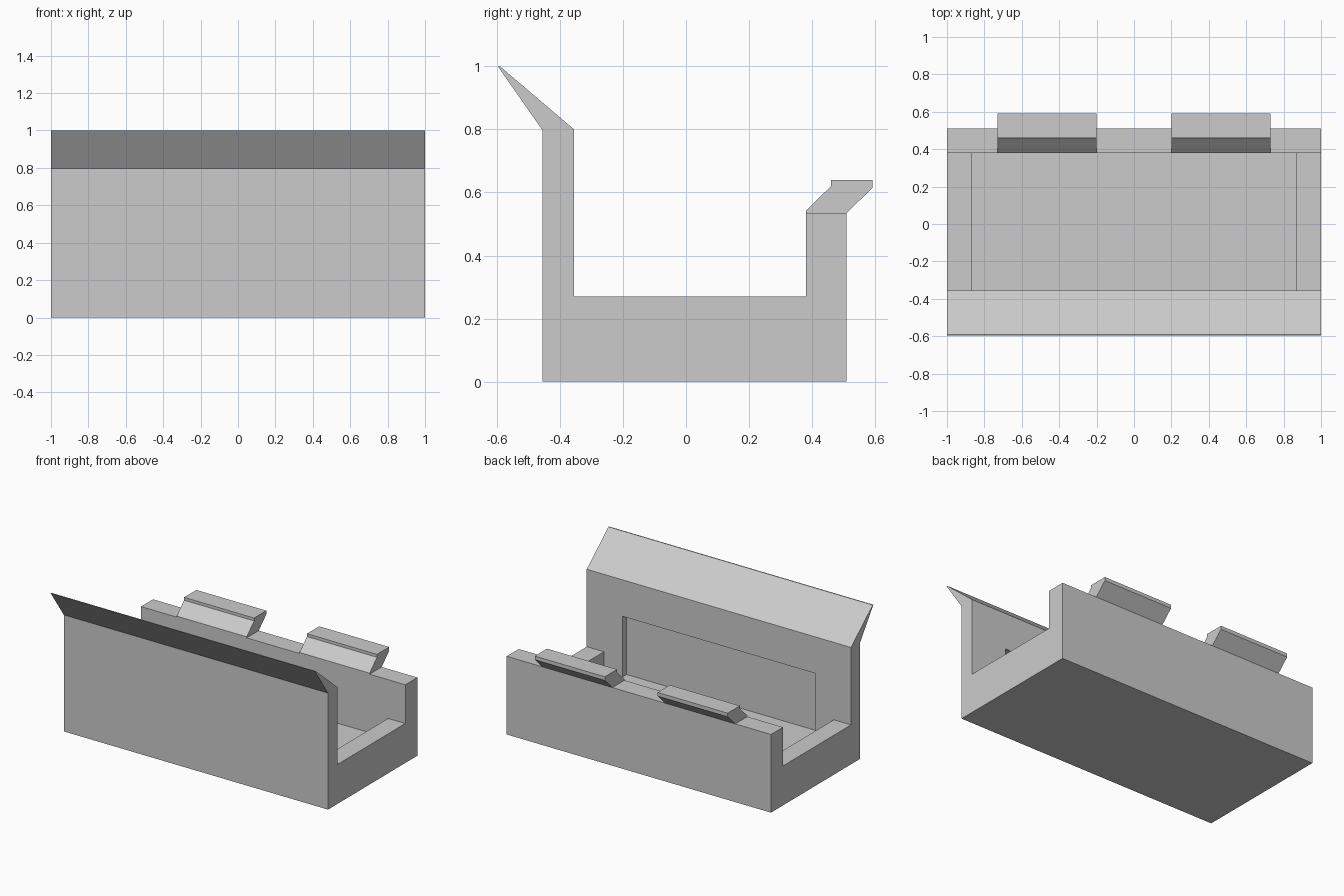
import bpy
import bmesh

cube = bpy.data.objects.get("Cube")
if cube:
    bpy.data.objects.remove(cube, do_unlink=True)

grey = bpy.data.materials.new("plain grey")
grey.use_nodes = True
grey.diffuse_color = (0.6, 0.6, 0.6, 1)
grey.node_tree.nodes["Principled BSDF"].inputs["Base Color"].default_value = (0.6, 0.6, 0.6, 1)


def extrude_profile(name, profile, x0, x1):
    """Solid made by sweeping a (y, z) profile from x0 to x1."""
    bm = bmesh.new()
    face = bm.faces.new([bm.verts.new((x0, y, z)) for y, z in profile])
    swept = bmesh.ops.extrude_face_region(bm, geom=[face], use_keep_orig=True)
    moved = [g for g in swept["geom"] if isinstance(g, bmesh.types.BMVert)]
    bmesh.ops.translate(bm, verts=moved, vec=(x1 - x0, 0, 0))
    bmesh.ops.recalc_face_normals(bm, faces=bm.faces)
    mesh = bpy.data.meshes.new(name)
    bm.to_mesh(mesh)
    bm.free()
    mesh.materials.append(grey)
    obj = bpy.data.objects.new(name, mesh)
    bpy.context.collection.objects.link(obj)
    return obj


def cut_box(target, half_x, y0, y1, z0, z1):
    """Cut a centred box out of the target and discard the cutter."""
    cutter = extrude_profile("cutter", [(y0, z0), (y1, z0), (y1, z1), (y0, z1)], -half_x, half_x)
    cutter.hide_render = True
    mod = target.modifiers.new("cut", "BOOLEAN")
    mod.operation = "DIFFERENCE"
    mod.solver = "EXACT"
    mod.object = cutter
    bpy.context.view_layer.objects.active = target
    bpy.ops.object.modifier_apply(modifier=mod.name)
    bpy.data.objects.remove(cutter, do_unlink=True)


inner_front, inner_back = -0.355, 0.38
wall_front, wall_back = -0.455, 0.51
rim, floor, back_top = 0.27, 0.135, 0.535

# Tray with a tall flared front wall and a low back wall
body = extrude_profile("tray_body", [
    (wall_front, 0), (wall_back, 0), (wall_back, back_top), (inner_back, back_top),
    (inner_back, rim), (inner_front, rim), (inner_front, 0.8),
    (-0.59, 1.0), (-0.597, 1.0), (wall_front, 0.797)], -1, 1)

# Sunken floor between the end rims, and shallow panel recess in the front wall
cut_box(body, 0.87, inner_front, inner_back, floor, 0.4)
cut_box(body, 0.73, -0.4, -0.2, floor, 0.55)

# Pair of clips leaning outward from the back wall
clip = [(inner_back, back_top), (wall_back, back_top), (0.592, 0.615), (0.592, 0.64),
        (0.46, 0.64), (0.46, 0.62), (inner_back, 0.542)]
for side, sign in (("left", 1), ("right", -1)):
    extrude_profile(side + "_clip", clip, sign * 0.2, sign * 0.73)
